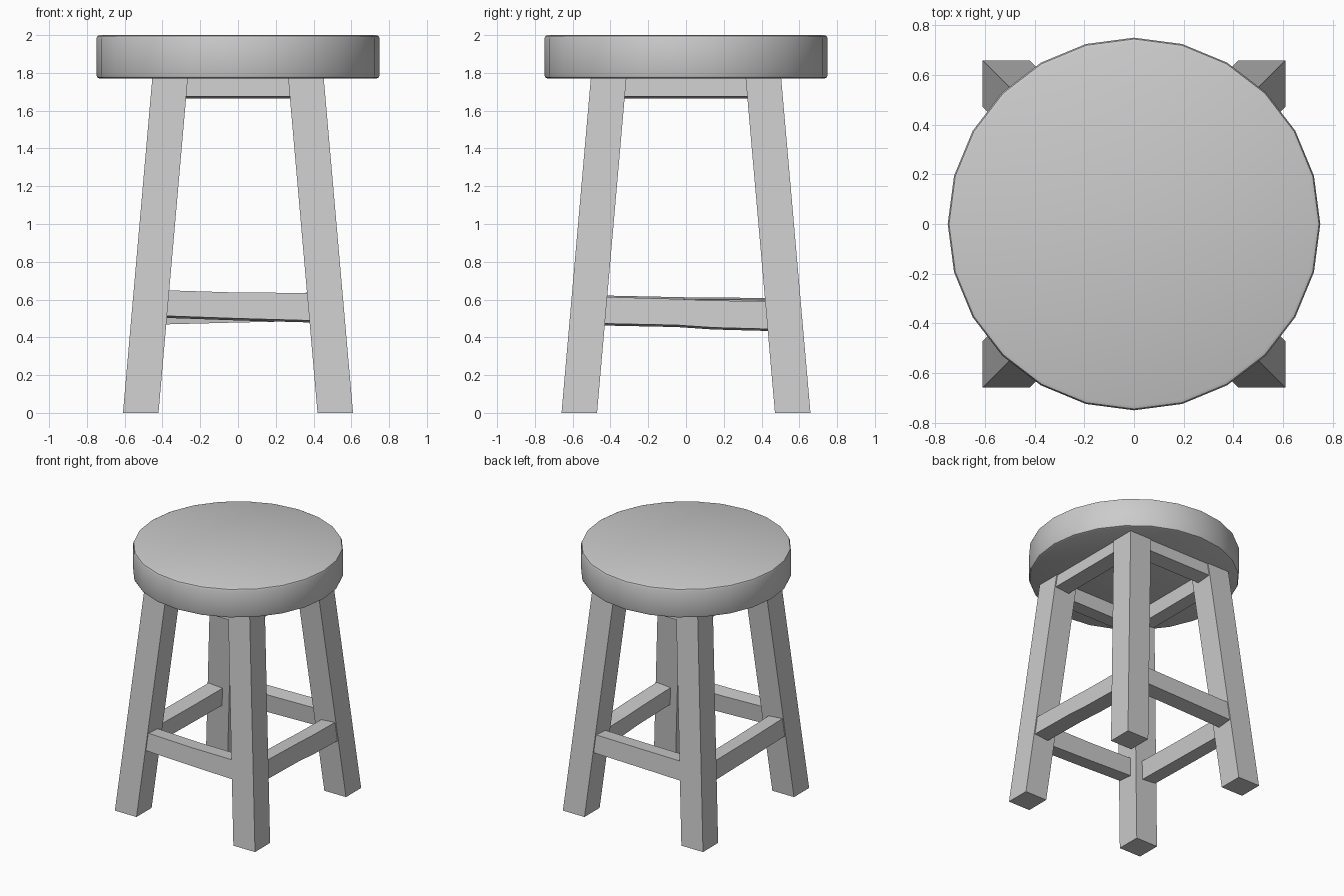
import bpy, bmesh, math
from mathutils import Vector

if "Cube" in bpy.data.objects:
    bpy.data.objects.remove(bpy.data.objects["Cube"])

LEAN = 0.0876                 # inward drift of the legs per unit of height
LEG_X, LEG_Y, HALF = 0.515, 0.565, 0.094
THICK, INSET, BURY = 0.12, 0.008, 0.05


def add_mesh(name, verts, faces):
    mesh = bpy.data.meshes.new(name)
    bm = bmesh.new()
    vs = [bm.verts.new(v) for v in verts]
    for f in faces:
        bm.faces.new([vs[i] for i in f])
    bmesh.ops.recalc_face_normals(bm, faces=bm.faces)
    bm.to_mesh(mesh)
    bm.free()
    obj = bpy.data.objects.new(name, mesh)
    bpy.context.collection.objects.link(obj)
    return obj


def loft(name, rings):
    """Skin a chain of four-point sections and cap both ends."""
    verts = [v for r in rings for v in r]
    faces = [(0, 1, 2, 3), tuple(len(verts) - 4 + i for i in range(4))]
    for k in range(len(rings) - 1):
        for i in range(4):
            j = (i + 1) % 4
            faces.append((4 * k + i, 4 * k + j, 4 * k + 4 + j, 4 * k + 4 + i))
    return add_mesh(name, verts, faces)


def leg(name, sx, sy):
    rings = []
    for z in (0, 1.79):
        cx, cy = sx * (LEG_X - LEAN * z), sy * (LEG_Y - LEAN * z)
        rings.append([(cx + a * HALF, cy + b * HALF, z)
                      for a, b in ((-1, -1), (1, -1), (1, 1), (-1, 1))])
    loft(name, rings)


def rail(name, side, stations):
    """Rail tilted to match the legs; stations are (position -1..1, outer bottom z, outer top z)."""
    along, out = (LEG_X, LEG_Y) if side in ("front", "back") else (LEG_Y, LEG_X)
    sign = 1 if side in ("back", "right") else -1
    rings = []
    for s, z0, z1 in stations:
        ring = []
        for z, inner in ((z0, 0), (z1, 0), (z1, 1), (z0, 1)):
            d = sign * (out + HALF - LEAN * z - INSET - inner * THICK)
            a = s * (along - HALF - LEAN * z + BURY)
            h = z - inner * THICK * LEAN
            ring.append((a, d, h) if side in ("front", "back") else (d, a, h))
        rings.append(ring)
    loft(name, rings)


# Round seat with softened rims
bpy.ops.mesh.primitive_cylinder_add(vertices=24, radius=0.75, depth=0.23,
                                    location=(0, 0, 1.885))
seat = bpy.context.object
seat.name = "seat"
bm = bmesh.new()
bm.from_mesh(seat.data)
rims = [e for e in bm.edges if abs(e.verts[0].co.z - e.verts[1].co.z) < 1e-4]
bmesh.ops.bevel(bm, geom=rims, offset=0.018, segments=2, profile=0.5, affect='EDGES')
bm.to_mesh(seat.data)
bm.free()
bpy.ops.object.shade_smooth_by_angle(angle=math.radians(40))

# Splayed legs
for fy, sy in (("front", -1), ("back", 1)):
    for fx, sx in (("left", -1), ("right", 1)):
        leg(f"{fy}_{fx}_leg", sx, sy)

# Rails under the seat
for side in ("front", "back", "left", "right"):
    rail(side + "_apron", side, [(-1, 1.675, 1.79), (1, 1.675, 1.79)])

# Lower stretchers, slightly uneven as if hand cut
rail("front_stretcher", "front", [(-1, 0.515, 0.65), (0, 0.50, 0.637), (1, 0.488, 0.635)])
rail("back_stretcher", "back", [(-1, 0.478, 0.625), (0, 0.489, 0.63), (1, 0.498, 0.637)])
rail("right_stretcher", "right", [(-1, 0.474, 0.615), (-0.1, 0.465, 0.603),
                                  (0.3, 0.452, 0.595), (1, 0.443, 0.59)])
rail("left_stretcher", "left", [(-1, 0.482, 0.622), (0, 0.473, 0.612), (1, 0.465, 0.608)])
